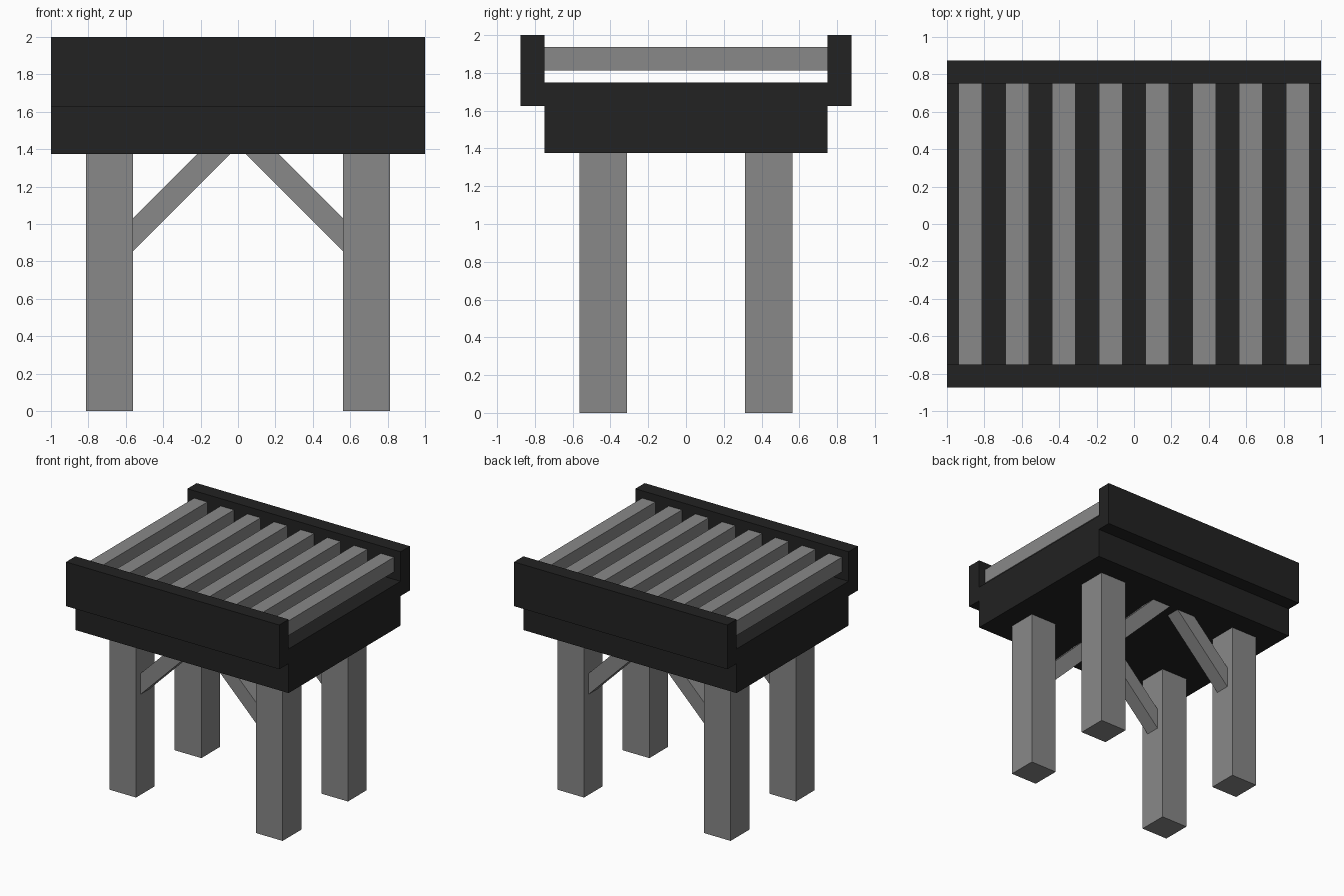
import bpy
import bmesh

cube = bpy.data.objects.get("Cube")
if cube:
    bpy.data.objects.remove(cube, do_unlink=True)


def material(name, value):
    mat = bpy.data.materials.new(name)
    mat.use_nodes = True
    colour = (value, value, value, 1.0)
    mat.diffuse_color = colour
    mat.node_tree.nodes["Principled BSDF"].inputs["Base Color"].default_value = colour
    return mat


dark = material("dark charcoal", 0.016)
grey = material("mid grey", 0.246)


def prism(name, profile, y0, y1, mat):
    """Extrude an x-z outline from y0 to y1."""
    bm = bmesh.new()
    face = bm.faces.new([bm.verts.new((x, y0, z)) for x, z in profile])
    ext = bmesh.ops.extrude_face_region(bm, geom=[face])
    moved = [v for v in ext["geom"] if isinstance(v, bmesh.types.BMVert)]
    bmesh.ops.translate(bm, verts=moved, vec=(0, y1 - y0, 0))
    bmesh.ops.recalc_face_normals(bm, faces=bm.faces)
    mesh = bpy.data.meshes.new(name)
    bm.to_mesh(mesh)
    bm.free()
    mesh.materials.append(mat)
    obj = bpy.data.objects.new(name, mesh)
    bpy.context.collection.objects.link(obj)
    return obj


def box(name, x0, x1, y0, y1, z0, z1, mat):
    return prism(name, [(x0, z0), (x1, z0), (x1, z1), (x0, z1)], y0, y1, mat)


# Bed
box("bed", -1, 1, -0.75, 0.75, 1.375, 1.75, dark)

# Rails, legs and diagonal braces on each side
for sy, depth in ((-1, "front"), (1, "back")):
    ya, yb = sorted((sy * 0.75, sy * 0.875))
    box(f"{depth}_rail", -1, 1, ya, yb, 1.625, 2, dark)
    for sx, side in ((-1, "right"), (1, "left")):
        xa, xb = sorted((sx * 0.5625, sx * 0.8125))
        ya, yb = sorted((sy * 0.3125, sy * 0.5625))
        box(f"{depth}_{side}_leg", xa, xb, ya, yb, 0, 1.375, grey)
        outline = [(0.5625, 0.852), (0.5625, 1.029), (0.2165, 1.375), (0.0395, 1.375)]
        ya, yb = sorted((sy * 0.375, sy * 0.5))
        prism(f"{depth}_{side}_brace", [(sx * x, z) for x, z in outline], ya, yb, grey)

# Cross bars spanning the rails
for i in range(8):
    x = -0.875 + 0.25 * i
    box(f"cross_bar_{i + 1}", x - 0.0625, x + 0.0625, -0.75, 0.75, 1.8125, 1.9375, grey)
